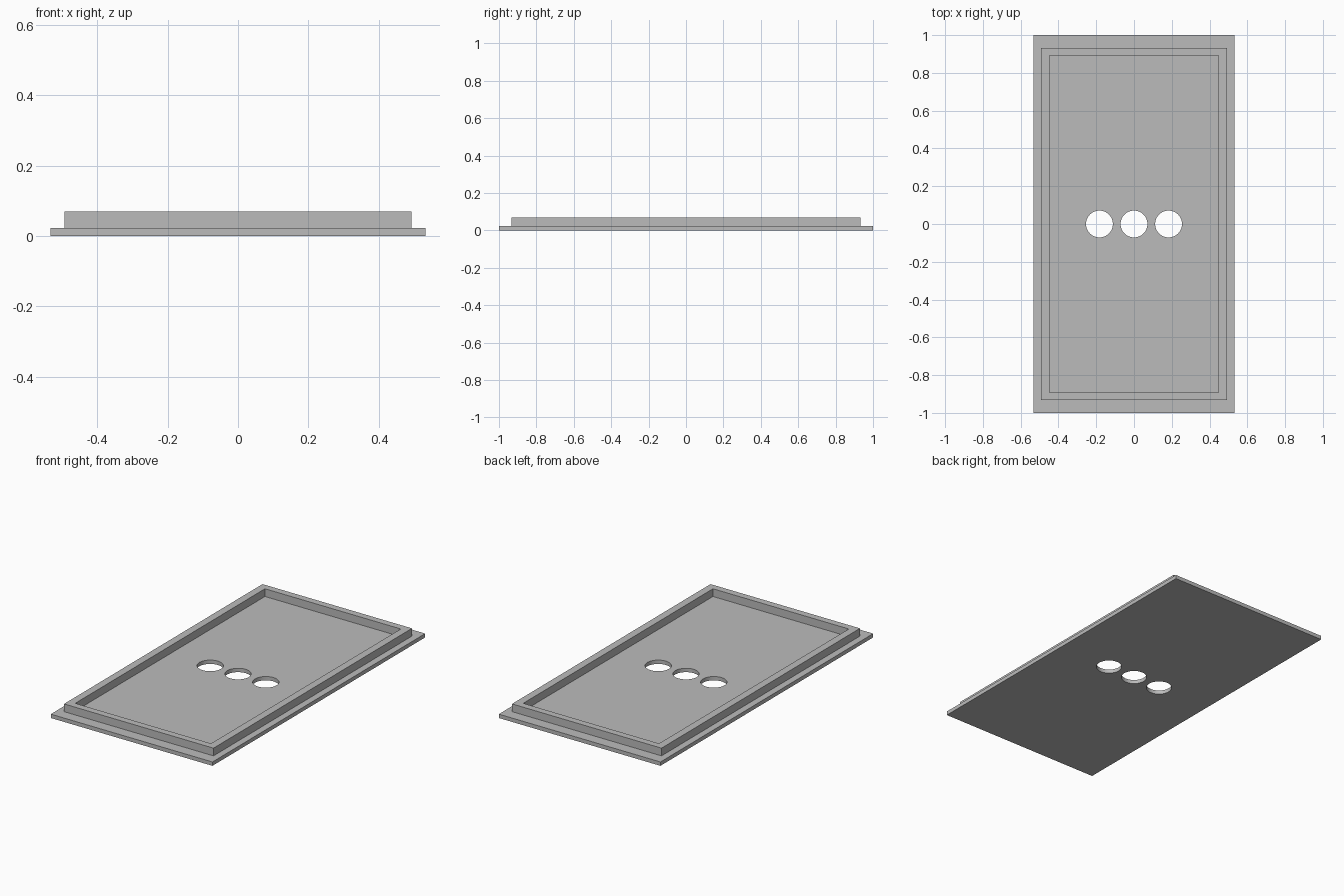
import bpy
import bmesh

old = bpy.data.objects.get("Cube")
if old:
    bpy.data.objects.remove(old, do_unlink=True)

PLATE_TOP, RIM_TOP = 0.023, 0.069

grey = bpy.data.materials.new("plain grey")
grey.use_nodes = True
colour = (0.5, 0.5, 0.5, 1)
grey.diffuse_color = colour
grey.node_tree.nodes["Principled BSDF"].inputs["Base Color"].default_value = colour


def stepped_tray(name, steps):
    """Closed solid from nested rectangles (half x, half y, z), bottom to floor."""
    bm = bmesh.new()
    rings = []
    for hx, hy, z in steps:
        corners = ((-hx, -hy), (hx, -hy), (hx, hy), (-hx, hy))
        rings.append([bm.verts.new((x, y, z)) for x, y in corners])
    bm.faces.new(rings[0][::-1])
    for low, high in zip(rings, rings[1:]):
        for i in range(4):
            j = (i + 1) % 4
            bm.faces.new((low[i], low[j], high[j], high[i]))
    bm.faces.new(rings[-1])
    bmesh.ops.recalc_face_normals(bm, faces=bm.faces)
    mesh = bpy.data.meshes.new(name)
    bm.to_mesh(mesh)
    bm.free()
    mesh.materials.append(grey)
    obj = bpy.data.objects.new(name, mesh)
    bpy.context.collection.objects.link(obj)
    return obj


# Flat base plate with a raised rectangular rim
cover = stepped_tray("cover_plate", [
    (0.532, 1.0, 0), (0.532, 1.0, PLATE_TOP),
    (0.492, 0.933, PLATE_TOP), (0.492, 0.933, RIM_TOP),
    (0.447, 0.892, RIM_TOP), (0.447, 0.892, PLATE_TOP),
])

# Row of three round through holes
for x in (-0.183, 0, 0.183):
    bpy.ops.mesh.primitive_cylinder_add(vertices=64, radius=0.071, depth=0.2, location=(x, 0, 0))
    cutter = bpy.context.object
    cutter.name = "hole_cutter"
    cutter.data.materials.append(grey)
    cutter.hide_render = True
    cutter.hide_set(True)
    cut = cover.modifiers.new("hole", 'BOOLEAN')
    cut.operation = 'DIFFERENCE'
    cut.solver = 'EXACT'
    cut.object = cutter

# Bake the holes, remove the cutters and smooth only the round walls
bpy.ops.object.select_all(action='DESELECT')
cover.select_set(True)
bpy.context.view_layer.objects.active = cover
cutters = [m.object for m in cover.modifiers]
for name in [m.name for m in cover.modifiers]:
    bpy.ops.object.modifier_apply(modifier=name)
for cutter in cutters:
    bpy.data.objects.remove(cutter, do_unlink=True)
bpy.ops.object.shade_smooth_by_angle()
